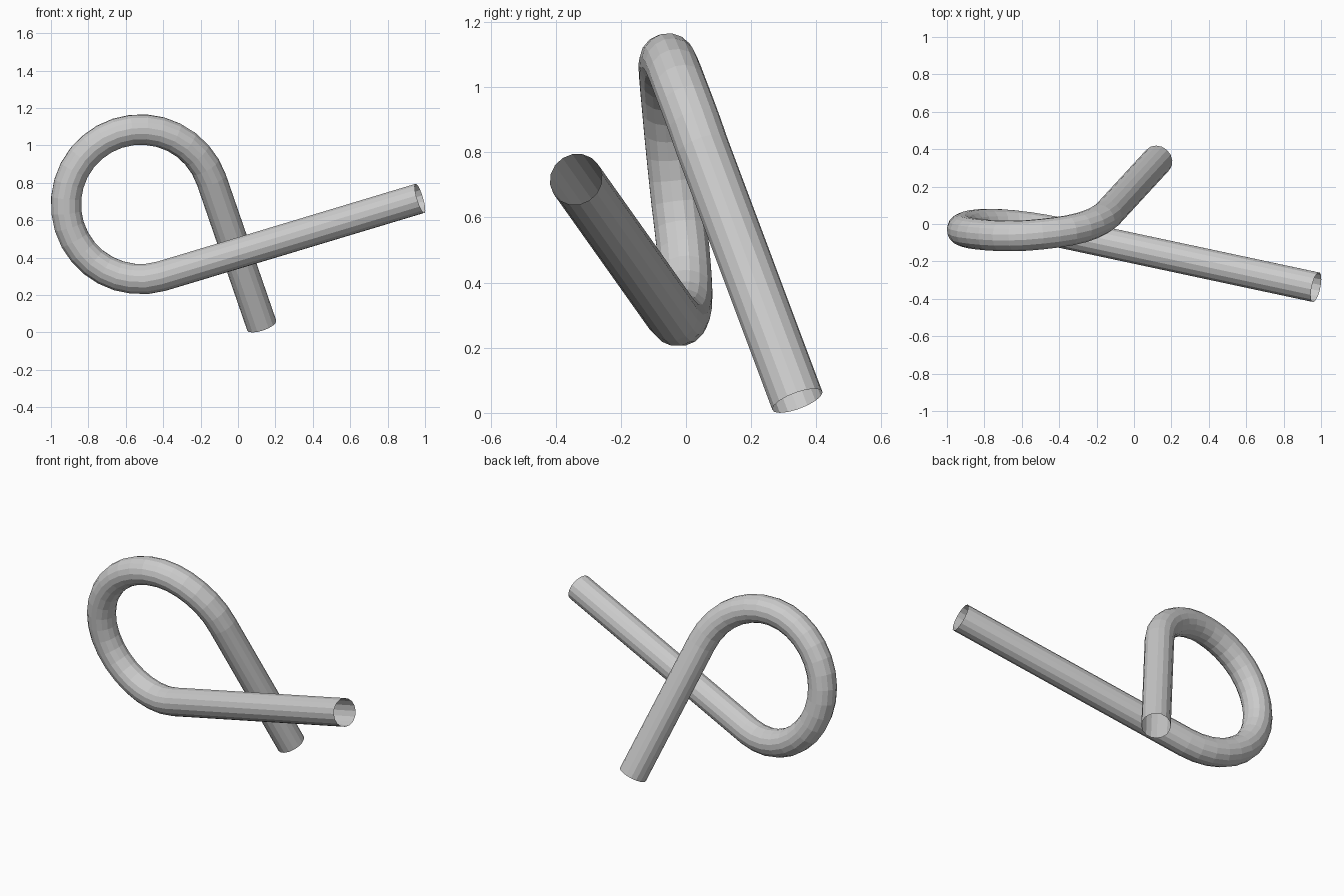
import bpy
from math import radians, cos, sin
from mathutils import Vector

if "Cube" in bpy.data.objects:
    bpy.data.objects.remove(bpy.data.objects["Cube"])

TUBE_R, SIDES = 0.082, 16
CENTRE_X, CENTRE_Z, LOOP_R = -0.52, 0.68, 0.40
START, END, STEPS = 19.2, 286.2, 24

# Sideways drift of the loop: (angle, y)
drift = [(-10, 0.12), (19.2, 0.05), (55, -0.022), (90, -0.057), (115, -0.064), (150, -0.05),
         (180, -0.03), (210, -0.007), (235, 0.0), (260, -0.013), (286.2, -0.043), (310, -0.077)]


def drift_y(a):
    """Smooth cubic interpolation of the drift."""
    i = 1
    while i < len(drift) - 3 and a > drift[i + 1][0]:
        i += 1
    (a0, y0), (a1, y1), (a2, y2), (a3, y3) = drift[i - 1:i + 3]
    h = a2 - a1
    t = (a - a1) / h
    m1, m2 = (y2 - y0) / (a2 - a0) * h, (y3 - y1) / (a3 - a1) * h
    return ((2*t**3 - 3*t**2 + 1) * y1 + (t**3 - 2*t**2 + t) * m1
            + (3*t**2 - 2*t**3) * y2 + (t**3 - t**2) * m2)


# Centre line: straight leg, loop, straight leg
path = [Vector((0.127, 0.342, 0.032))]
for k in range(STEPS + 1):
    a = START + (END - START) * k / STEPS
    path.append(Vector((CENTRE_X + LOOP_R * cos(radians(a)), drift_y(a),
                        CENTRE_Z + LOOP_R * sin(radians(a)))))
path.append(Vector((0.973, -0.338, 0.712)))

# Open-ended flat-shaded tube swept along the centre line
curve = bpy.data.curves.new("looped_tube", 'CURVE')
curve.dimensions = '3D'
curve.bevel_depth = TUBE_R
curve.bevel_resolution = SIDES // 2 - 2
curve.use_fill_caps = False
spline = curve.splines.new('POLY')
spline.points.add(len(path) - 1)
for p, co in zip(spline.points, path):
    p.co = (*co, 1)
spline.use_smooth = False
tube = bpy.data.objects.new("looped_tube", curve)
bpy.context.collection.objects.link(tube)

# Convert to a mesh and rest it on the floor
bpy.context.view_layer.objects.active = tube
tube.select_set(True)
bpy.ops.object.convert(target='MESH')
tube = bpy.context.object
low = min(v.co.z for v in tube.data.vertices)
for v in tube.data.vertices:
    v.co.z -= low
